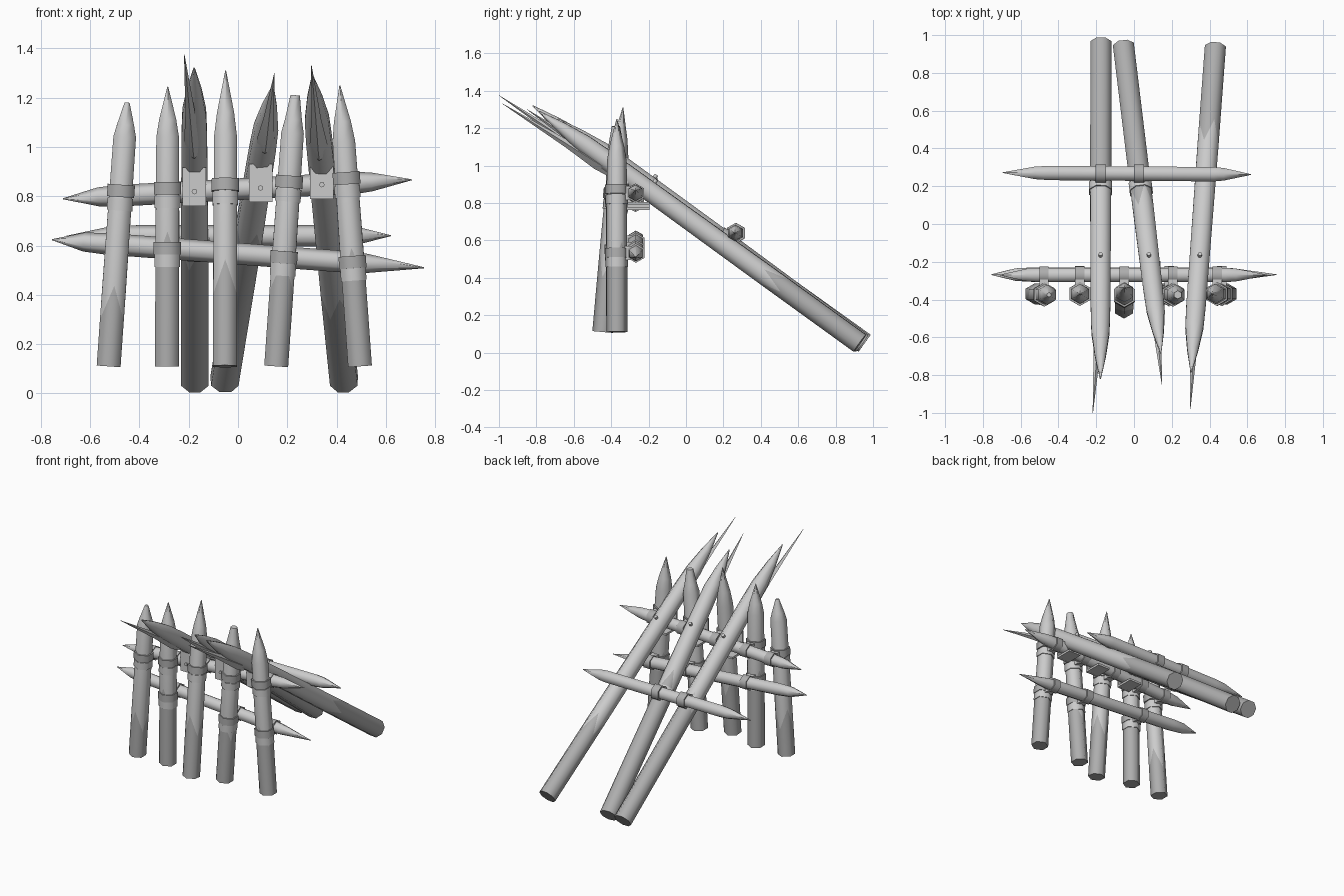
import bpy, bmesh, math
from mathutils import Vector, Matrix

if "Cube" in bpy.data.objects:
    bpy.data.objects.remove(bpy.data.objects["Cube"])

dark = bpy.data.materials.new("dark_wood")
dark.diffuse_color = (0.42, 0.42, 0.42, 1)
dark.use_nodes = True
dark.node_tree.nodes["Principled BSDF"].inputs["Base Color"].default_value = dark.diffuse_color
light = bpy.data.materials.new("light_wood")
light.diffuse_color = (0.8, 0.8, 0.8, 1)
light.use_nodes = True
light.node_tree.nodes["Principled BSDF"].inputs["Base Color"].default_value = light.diffuse_color


def finish(name, bm, mats=(light, dark)):
    bmesh.ops.recalc_face_normals(bm, faces=bm.faces)
    me = bpy.data.meshes.new(name)
    bm.to_mesh(me)
    bm.free()
    ob = bpy.data.objects.new(name, me)
    bpy.context.collection.objects.link(ob)
    for m in mats:
        me.materials.append(m)
    bpy.ops.object.select_all(action='DESELECT')
    ob.select_set(True)
    bpy.context.view_layer.objects.active = ob
    bpy.ops.object.shade_smooth_by_angle(angle=math.radians(62))
    return ob


def frame(direction, up):
    d = Vector(direction).normalized()
    u = Vector(up)
    u = (u - d * u.dot(d)).normalized()
    return d, u, d.cross(u)


def pole(name, a, b, profile, n=6, up=(0, -1, 0), tone=None, phase=0.0):
    """Faceted pole from a to b; profile = (fraction, radius); faces below ring 'tone' are dark."""
    a, b = Vector(a), Vector(b)
    d, u, v = frame(b - a, up)
    bm = bmesh.new()
    rings = []
    for k, (t, r) in enumerate(profile):
        ring = []
        for i in range(n):
            ang = 2 * math.pi * i / n + phase
            c = a.lerp(b, t)
            if k == tone:                       # zigzag border of the dark stain
                c = c + d * (0.07 if i % 2 == 0 else -0.07)
            ring.append(bm.verts.new(c + (u * math.cos(ang) + v * math.sin(ang)) * r))
        rings.append(ring)
    for k in range(len(rings) - 1):
        for i in range(n):
            j = (i + 1) % n
            f = bm.faces.new((rings[k][i], rings[k][j], rings[k + 1][j], rings[k + 1][i]))
            f.material_index = 1 if tone and k < tone else 0
    bm.faces.new(rings[0]).material_index = 1 if tone else 0
    bm.faces.new(rings[-1])
    return finish(name, bm)


def band(name, centre, axis, r, width, n=6, up=(0, -1, 0), phase=0.0, mat=light):
    c, d = Vector(centre), Vector(axis).normalized() * width / 2
    ob = pole(name, c - d, c + d, [(0, r), (1, r)], n, up, phase=phase)
    ob.data.materials[0] = mat


def box(name, centre, size, mat=light, rot=Matrix()):
    bm = bmesh.new()
    bmesh.ops.create_cube(bm, size=1, matrix=Matrix.Translation(centre) @ rot @ Matrix.Diagonal((*size, 1)))
    finish(name, bm, (mat,))


# Horizontal rails, sharpened at both ends
R = 0.044
rails = {
    "upper_rail": ((-0.71, -0.27, 0.79), (0.705, -0.27, 0.867), 0.1, 0.885),
    "lower_rail": ((-0.755, -0.268, 0.624), (0.755, -0.268, 0.51), 0.085, 0.85),
    "rear_rail": ((-0.695, 0.272, 0.638), (0.62, 0.262, 0.64), 0.13, 0.89),
}
for name, (a, b, s0, s1) in rails.items():
    pole(name, a, b, [(0, 0.002), (s0, R * 0.87), (s0 + 0.06, R), (s1 - 0.04, R), (s1, R * 0.87), (1, 0.002)],
         up=(0, 0, 1))


def rail_point(name, x):
    a, b = Vector(rails[name][0]), Vector(rails[name][1])
    return a.lerp(b, (x - a.x) / (b.x - a.x))


# Upright stakes: bottom, tip, shoulder fraction, tip radius, stain fraction, lower lashing
uprights = [
    ((-0.525, -0.37, 0.11), (-0.45, -0.375, 1.18), 0.87, 0.012, 0.24, False),
    ((-0.288, -0.37, 0.11), (-0.285, -0.37, 1.245), 0.82, 0.002, 0.42, True),
    ((-0.053, -0.445, 0.11), (-0.05, -0.337, 1.31), 0.78, 0.002, 0.30, False),
    ((0.155, -0.37, 0.11), (0.232, -0.375, 1.21), 0.86, 0.022, 0.34, True),
    ((0.495, -0.37, 0.11), (0.413, -0.37, 1.25), 0.80, 0.002, 0.36, True),
]
for k, (a, b, sh, tip, stain, low) in enumerate(uprights, 1):
    pole(f"upright_stake_{k}", a, b,
         [(0, 0.056), (stain, 0.056), (sh, 0.053), (sh + (1 - sh) * 0.35, 0.04), (1, tip)], tone=1)
    a, b = Vector(a), Vector(b)
    axis = b - a
    # Lashings around the stake and around the rail behind it
    for rail, offs in (("upper_rail", (0.02, -0.035)), ("lower_rail", (0.0, -0.05))):
        if rail == "lower_rail" and not low:
            continue
        zc = rail_point(rail, (a.x + b.x) / 2).z
        c = a.lerp(b, (zc - a.z) / axis.z)
        for j, o in enumerate(offs):
            p = c + axis / axis.z * o
            band(f"stake_lashing_{k}_{rail}_{j}", p, axis, 0.064 - 0.004 * j, 0.05, mat=(dark, light)[j])
        rp = rail_point(rail, c.x)
        band(f"rail_lashing_{k}_{rail}", rp, (1, 0, 0), 0.052, 0.05, up=(0, 0, 1), mat=dark)
        box(f"lashing_link_{k}_{rail}", (c.x, (c.y + rp.y) / 2, rp.z), (0.05, 0.1, 0.075))

# Long sloping stakes: bottom, tip, splinter tip, stain fraction
slopes = [
    ((-0.175, 0.955, 0.05), (-0.178, -0.82, 1.32), (-0.218, -1.0, 1.375), 0.42),
    ((-0.055, 0.94, 0.05), (0.142, -0.685, 1.25), (0.148, -0.85, 1.30), 0.50),
    ((0.43, 0.93, 0.05), (0.302, -0.785, 1.29), (0.298, -0.98, 1.33), 0.27),
]
RS = 0.0605
for k, (a, b, s, stain) in enumerate(slopes, 1):
    pole(f"sloping_stake_{k}", a, b,
         [(0, RS), (stain, RS), (0.79, 0.056), (0.86, 0.052), (0.93, 0.032), (1, 0.003)],
         n=8, up=(0, 0, 1), tone=1, phase=math.pi / 8)
    a, b = Vector(a), Vector(b)
    axis = (b - a).normalized()
    _, nrm, _ = frame(axis, (0, 0, 1))

    def at(y):
        return a.lerp(b, (y - a.y) / (b.y - a.y))

    # Split wood sliver below the point
    pole(f"splinter_{k}", at(-0.38) - nrm * 0.035, s,
         [(0, 0.03), (0.12, 0.036), (0.4, 0.02), (1, 0.001)], n=4, up=(0, 0, 1))
    # Bracket hooking the stake under the upper rail, with a nail
    x = at(-0.27).x
    zb = rail_point("upper_rail", x).z - 0.05
    box(f"bracket_front_{k}", (x, -0.316, zb + 0.07), (0.095, 0.012, 0.155), light)
    box(f"bracket_base_{k}", (x, -0.258, zb), (0.095, 0.125, 0.014), light)
    band(f"bracket_nail_{k}", (x, -0.324, zb + 0.05), (0, 1, 0), 0.011, 0.012, 8, up=(0, 0, 1))
    band(f"stake_nail_{k}", at(-0.2) + nrm * 0.062, nrm, 0.011, 0.02, 8)
    # Lashing onto the rear rail
    if k < 3:
        c = at(0.19)
        band(f"rear_stake_lashing_{k}", c, axis, 0.066, 0.05, 8, (0, 0, 1), math.pi / 8)
        rp = rail_point("rear_rail", at(0.267).x)
        band(f"rear_rail_lashing_{k}", rp, (1, 0, 0), 0.055, 0.055, up=(0, 0, 1), mat=dark)
        box(f"rear_lashing_link_{k}", rp - nrm * 0.05, (0.055, 0.09, 0.08), dark, Matrix.Rotation(-0.62, 4, 'X'))
